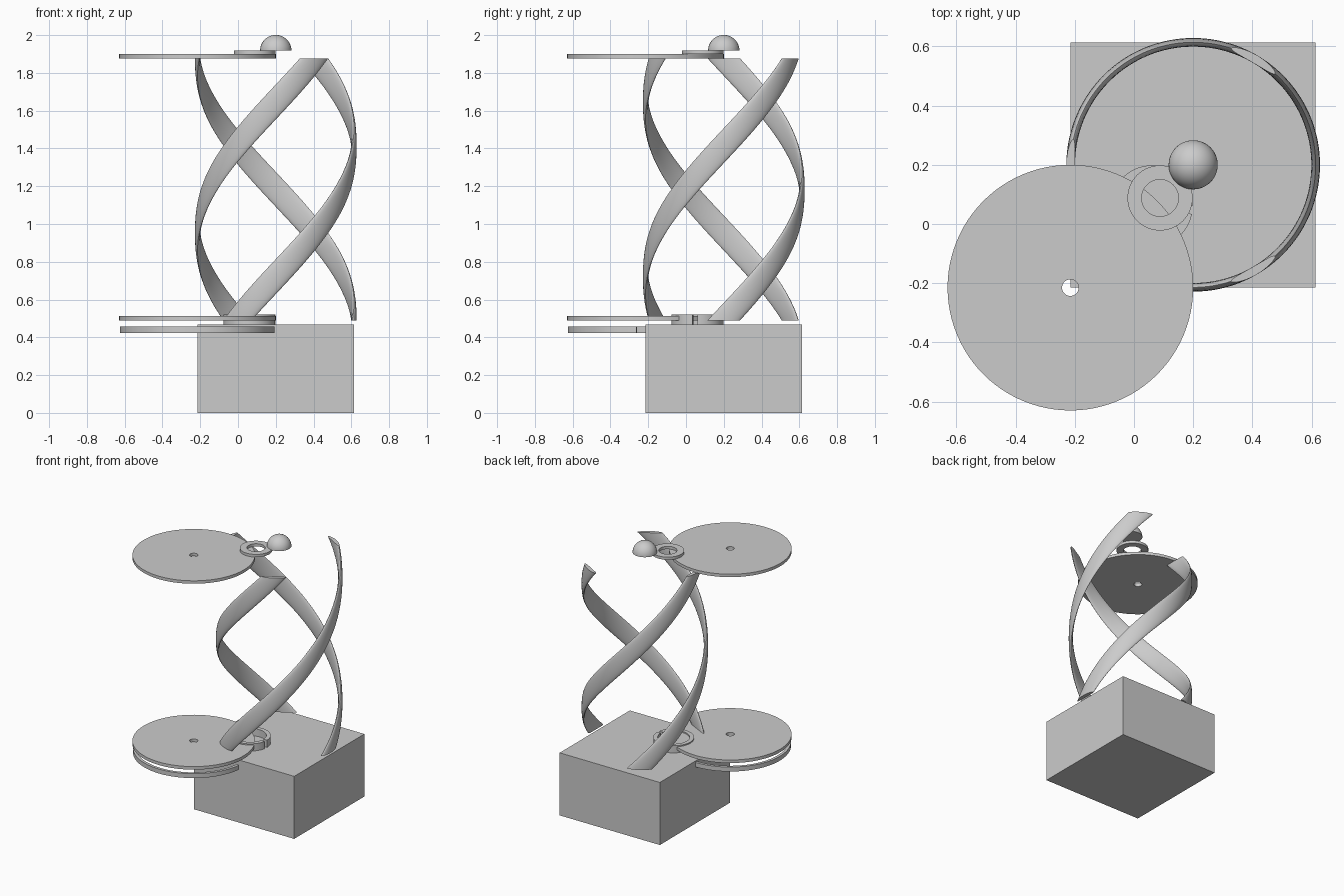
import bpy, bmesh
from math import cos, sin, pi, radians

cube = bpy.data.objects.get("Cube")
if cube:
    bpy.data.objects.remove(cube, do_unlink=True)

grey = bpy.data.materials.new("plain grey")
grey.use_nodes = True
grey.diffuse_color = (0.6, 0.6, 0.6, 1)
grey.node_tree.nodes["Principled BSDF"].inputs["Base Color"].default_value = (0.6, 0.6, 0.6, 1)

AXIS = 0.2        # x and y of the spiral column
PIVOT = -0.215    # x and y of the round plates


def finish(bm, name, location, smooth=True):
    """Turn a bmesh into a named, coloured object."""
    bmesh.ops.recalc_face_normals(bm, faces=bm.faces[:])
    mesh = bpy.data.meshes.new(name)
    bm.to_mesh(mesh)
    bm.free()
    mesh.materials.append(grey)
    ob = bpy.data.objects.new(name, mesh)
    bpy.context.collection.objects.link(ob)
    ob.location = location
    if smooth:
        bpy.ops.object.select_all(action='DESELECT')
        ob.select_set(True)
        bpy.context.view_layer.objects.active = ob
        bpy.ops.object.shade_smooth_by_angle(angle=radians(35))
    return ob


def sweep(bm, rings, closed):
    """Skin a row of equal closed sections, capping the ends if open."""
    n = len(rings[0])
    pairs = list(zip(rings, rings[1:]))
    if closed:
        pairs.append((rings[-1], rings[0]))
    for a, b in pairs:
        for i in range(n):
            j = (i + 1) % n
            bm.faces.new((a[i], a[j], b[j], b[i]))
    if not closed:
        bm.faces.new(rings[0])
        bm.faces.new(rings[-1])


def washer(name, centre, inner, outer, low, high, start=0, end=360):
    """Flat ring with a rectangular section, optionally with a gap."""
    bm = bmesh.new()
    closed = end - start >= 360
    steps = 96
    section = ((inner, low), (outer, low), (outer, high), (inner, high))
    rings = []
    for k in range(steps if closed else steps + 1):
        a = radians(start + (end - start) * k / steps)
        rings.append([bm.verts.new((r * cos(a), r * sin(a), z)) for r, z in section])
    sweep(bm, rings, closed)
    return finish(bm, name, (centre, centre, 0))


def spiral_strand(name, base_angle):
    """Lens-shaped section raised with half a turn of twist."""
    bm = bmesh.new()
    low, high, steps, sides = 0.49, 1.877, 80, 24
    rings = []
    for k in range(steps + 1):
        t = k / steps
        ring = []
        for i in range(sides):
            p = 2 * pi * i / sides
            a = radians(base_angle + 180 * t + 12 * cos(p))
            r = 0.414 + 0.0145 * sin(p)
            ring.append(bm.verts.new((r * cos(a), r * sin(a), low + (high - low) * t)))
        rings.append(ring)
    sweep(bm, rings, False)
    return finish(bm, name, (AXIS, AXIS, 0))


# Base block
bm = bmesh.new()
bmesh.ops.create_cube(bm, size=1)
bmesh.ops.scale(bm, vec=(0.828, 0.828, 0.467), verts=bm.verts[:])
finish(bm, "base_block", (AXIS, AXIS, 0.2335), smooth=False)

# Three spiral strands
for number in range(3):
    spiral_strand(f"spiral_strand_{number + 1}", 120 * number)

# Round plates with a small centre hole
washer("lower_plate", PIVOT, 0.028, 0.415, 0.489, 0.512)
washer("upper_plate", PIVOT, 0.028, 0.415, 1.877, 1.899)

# Thin rim under the lower plate, open where it meets the block
washer("lower_rim", PIVOT, 0.39, 0.411, 0.424, 0.457, start=0, end=353.4)

# Collars
washer("lower_collar", 0.06, 0.108, 0.138, 0.467, 0.521, start=0, end=349)
washer("upper_collar", 0.088, 0.062, 0.11, 1.899, 1.919)

# Domed cap
bm = bmesh.new()
bmesh.ops.create_uvsphere(bm, u_segments=48, v_segments=24, radius=0.083)
bmesh.ops.bisect_plane(bm, geom=bm.verts[:] + bm.edges[:] + bm.faces[:],
                       plane_co=(0, 0, 0), plane_no=(0, 0, 1), clear_inner=True)
bmesh.ops.holes_fill(bm, edges=[e for e in bm.edges if e.is_boundary], sides=0)
finish(bm, "domed_cap", (AXIS, AXIS, 1.918))
